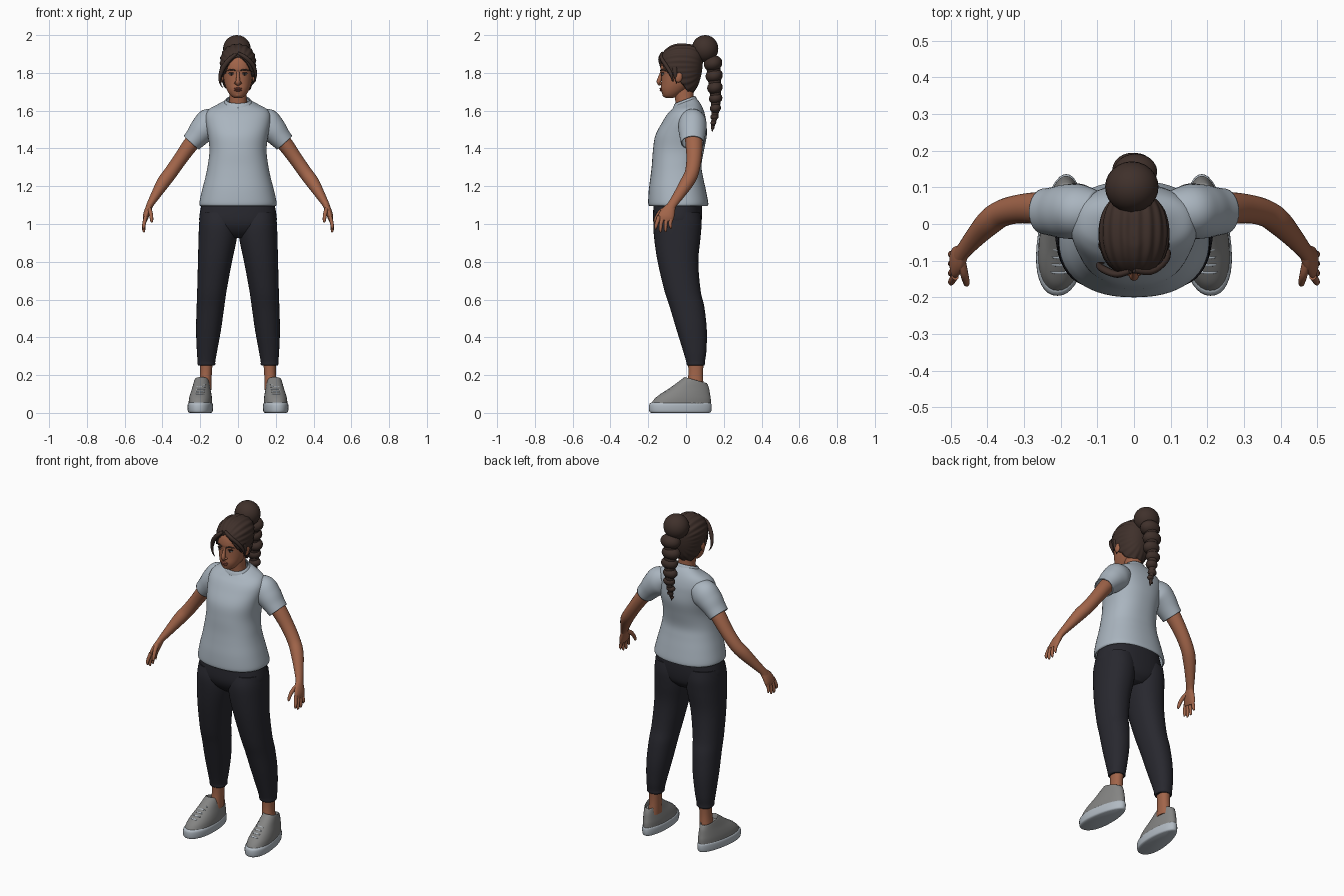
import bpy, bmesh, math
from mathutils import Vector, Matrix


def material(name, r, g, b):
    m = bpy.data.materials.new(name)
    m.diffuse_color = (r, g, b, 1)
    return m


SKIN = material("warm_skin", .36, .13, .068)
LIP = material("lip_brown", .25, .075, .05)
HAIR = material("dark_brown_hair", .05, .030, .024)
SHIRT = material("pale_blue_grey", .40, .46, .52)
PANTS = material("near_black", .021, .021, .028)
SHOE = material("mid_grey", .23, .23, .225)
SOLE = material("light_grey", .44, .49, .54)
WHITE = material("eye_white", .55, .50, .46)
DARK = material("eye_dark", .02, .012, .01)


def finish(name, bm, mat, mirror=False, thick=0):
    bmesh.ops.recalc_face_normals(bm, faces=bm.faces[:])
    me = bpy.data.meshes.new(name)
    bm.to_mesh(me)
    bm.free()
    me.materials.append(mat)
    ob = bpy.data.objects.new(name, me)
    bpy.context.collection.objects.link(ob)
    for p in me.polygons:
        p.use_smooth = True
    if thick:
        s = ob.modifiers.new("thickness", 'SOLIDIFY')
        s.thickness, s.offset = thick, -1
    if mirror:
        ob.modifiers.new("mirror", 'MIRROR').use_clip = False
    bpy.ops.object.select_all(action='DESELECT')
    ob.select_set(True)
    bpy.context.view_layer.objects.active = ob
    bpy.ops.object.shade_smooth_by_angle(angle=math.radians(50))
    return ob


def spline(keys, n):
    """Smooth interpolation of every component of the keys."""
    out = []
    for i in range(len(keys) - 1):
        a, b, c, d = (keys[min(max(j, 0), len(keys) - 1)] for j in (i - 1, i, i + 1, i + 2))
        for s in range(n):
            t = s / n
            out.append([.5 * (2 * q + (r - p) * t + (2 * p - 5 * q + 4 * r - w) * t * t
                              + (3 * q - p - 3 * r + w) * t ** 3) for p, q, r, w in zip(a, b, c, d)])
    out.append(list(keys[-1]))
    return out


def skin_rings(name, rings, mat, cap=True, warp=None, keep=None, **kw):
    bm = bmesh.new()
    loops = [[bm.verts.new(warp(p) if warp else p) for p in r] for r in rings]
    k = len(loops[0])
    for a, b in zip(loops, loops[1:]):
        for i in range(k):
            bm.faces.new((a[i], a[(i + 1) % k], b[(i + 1) % k], b[i]))
    if cap:
        bm.faces.new(loops[0][::-1])
        bm.faces.new(loops[-1])
    if keep:
        bad = [f for f in bm.faces if not keep(f.calc_center_median())]
        bmesh.ops.delete(bm, geom=bad, context='FACES')
    return finish(name, bm, mat, **kw)


def body(name, keys, mat, cx=None, n=5, segs=40, power=2.2, **kw):
    """Loft of level rings; key = z, half width, front y, back y, tilt, centre x."""
    rings = []
    keys = [tuple(k) + (0,) * (6 - len(k)) for k in keys]
    for z, rx, yf, yb, tilt, x0 in spline(keys, n):
        cy, ry, ring = (yf + yb) / 2, (yb - yf) / 2, []
        for i in range(segs):
            a = math.tau * i / segs
            c, s = math.cos(a), math.sin(a)
            c = math.copysign(abs(c) ** (2 / power), c)
            s = math.copysign(abs(s) ** (2 / power), s)
            ring.append(Vector((x0 + rx * c, cy + ry * s, z + tilt * s)))
        rings.append(ring)
    return skin_rings(name, rings, mat, **kw)


def tube(name, keys, mat, n=5, segs=20, **kw):
    """Loft across a path; key = x, y, z, radius sideways, radius in depth."""
    pts, rings = spline(keys, n), []
    for i, p in enumerate(pts):
        t = Vector(pts[min(i + 1, len(pts) - 1)][:3]) - Vector(pts[max(i - 1, 0)][:3])
        u = t.cross(Vector((0, 1, 0))).normalized()
        v = t.cross(u).normalized()
        rings.append([Vector(p[:3]) + u * p[3] * math.cos(math.tau * j / segs)
                      + v * p[4] * math.sin(math.tau * j / segs) for j in range(segs)])
    return skin_rings(name, rings, mat, **kw)


def blob(name, c, r, mat, rot=0, **kw):
    bm = bmesh.new()
    m = Matrix.Translation(c) @ Matrix.Rotation(rot, 4, 'X') @ Matrix.Diagonal((*r, 1))
    bmesh.ops.create_uvsphere(bm, u_segments=24, v_segments=14, radius=1, matrix=m)
    return finish(name, bm, mat, **kw)


# Shirt: torso, collar, sleeves
body("shirt_torso", [(1.095, .198, -.193, .112), (1.11, .205, -.2, .118), (1.18, .19, -.197, .105),
     (1.25, .172, -.188, .09), (1.31, .16, -.181, .082), (1.39, .151, -.175, .095),
     (1.47, .16, -.162, .11), (1.54, .172, -.125, .107), (1.58, .17, -.10, .10),
     (1.61, .15, -.077, .088, .005), (1.632, .107, -.064, .072, .012), (1.648, .07, -.058, .052, .02)],
     SHIRT, segs=56, power=2.3, cap=False, thick=.006)
body("shirt_collar", [(1.635, .077, -.068, .06, .02), (1.648, .072, -.064, .055, .02),
     (1.659, .064, -.058, .048, .02)], SHIRT, cap=False, thick=.006)
tube("shirt_sleeves", [(.10, .035, 1.56, .055, .055), (.145, .035, 1.535, .08, .073), (.185, .034, 1.5, .072, .074),
     (.22, .034, 1.46, .060, .067), (.247, .035, 1.43, .054, .062)],
     SHIRT, segs=32, cap=False, thick=.006, mirror=True)

# Trousers: hips and two legs
body("trouser_hips", [(1.14, .18, -.165, .08), (1.08, .198, -.173, .085), (1.01, .203, -.173, .082),
     (.96, .16, -.15, .07), (.925, .07, -.11, .04)], PANTS, power=2.3)
body("trouser_legs", [(1.06, .098, -.16, .075, 0, .102), (1.0, .102, -.172, .082, 0, .104),
     (.92, .101, -.168, .076, 0, .108), (.8, .09, -.15, .065, 0, .122), (.65, .078, -.115, .077, 0, .138),
     (.56, .073, -.086, .097, 0, .146), (.44, .066, -.05, .11, 0, .156), (.33, .054, -.016, .108, 0, .164),
     (.275, .047, 0, .101, 0, .167), (.258, .047, .003, .1, 0, .167), (.25, .042, .008, .095, 0, .167)],
     PANTS, mirror=True)

# Ankles, shoe uppers, soles
body("ankles", [(.28, .034, .01, .094, 0, .167), (.2, .031, .012, .09, 0, .17), (.12, .034, .0, .095, 0, .175)],
     SKIN, segs=24, mirror=True)


def shoe_shape(p):
    t = (.13 - p.y) / .32
    return Vector((.185 + .024 * t + p.x * (.72 + .42 * t - .1 * t * t), p.y, p.z))


body("shoe_soles", [(0, .06, -.183, .122), (.006, .069, -.193, .132), (.025, .072, -.196, .136),
     (.045, .071, -.194, .135), (.054, .064, -.186, .129)], SOLE, warp=shoe_shape, mirror=True)
body("shoe_uppers", [(.045, .067, -.187, .131), (.075, .066, -.166, .131), (.10, .062, -.135, .127),
     (.13, .055, -.088, .122), (.155, .05, -.043, .116, -.008), (.171, .046, -.012, .111, -.015),
     (.172, .041, -.004, .104, -.015), (.15, .036, .004, .098, -.012)],
     SHOE, warp=shoe_shape, mirror=True)
for i in range(5):
    z = .098 + .013 * i
    blob(f"shoe_lace_{i + 1}", (.203 - .002 * i, -.131 + .0205 * i, z), (.025, .006, .005), SOLE, mirror=True)

# Arms and hands
tube("arms", [(.15, .035, 1.54, .045, .05), (.24, .042, 1.435, .042, .046), (.305, .042, 1.345, .037, .040),
     (.358, .03, 1.27, .036, .037), (.395, .005, 1.22, .035, .036), (.435, -.037, 1.155, .026, .029),
     (.467, -.075, 1.10, .018, .024), (.478, -.09, 1.07, .017, .03)], SKIN, segs=24, mirror=True)
tube("palms", [(.466, -.074, 1.10, .016, .022), (.478, -.092, 1.07, .018, .036), (.488, -.105, 1.04, .016, .042),
     (.492, -.11, 1.018, .011, .038)], SKIN, mirror=True)
for i, (y0, y1, z1) in enumerate([(-.142, -.160, .972), (-.121, -.135, .956), (-.099, -.108, .958), (-.078, -.081, .975)]):
    ym = (y0 + y1) / 2 - .004
    tube(f"finger_{i + 1}", [(.488, y0, 1.04, .010, .0115), (.497, ym, 1.003, .0095, .010),
         (.499, y1, z1 + .012, .008, .008), (.496, y1, z1, .003, .003)], SKIN, n=4, segs=12, mirror=True)
tube("thumb", [(.472, -.10, 1.085, .012, .014), (.464, -.133, 1.065, .011, .013), (.459, -.153, 1.04, .010, .010),
     (.457, -.163, 1.018, .008, .008), (.457, -.165, 1.008, .003, .003)], SKIN, n=4, segs=12, mirror=True)

# Neck and head
body("neck", [(1.58, .06, -.045, .05), (1.64, .048, -.055, .042), (1.70, .045, -.062, .04),
     (1.76, .045, -.06, .045)], SKIN, segs=28)
body("head", [(1.667, .016, -.105, -.07), (1.674, .032, -.118, -.05), (1.69, .047, -.126, -.025),
     (1.715, .061, -.132, .01), (1.75, .073, -.131, .045), (1.80, .08, -.132, .065), (1.825, .082, -.135, .07),
     (1.86, .081, -.129, .07), (1.89, .075, -.115, .065), (1.92, .058, -.09, .045), (1.94, .025, -.055, .01)],
     SKIN, segs=48)

# Face details
tube("nose", [(0, -.127, 1.815, .007, .006), (0, -.135, 1.785, .008, .009), (0, -.143, 1.757, .012, .012),
     (0, -.141, 1.744, .012, .010), (0, -.134, 1.736, .008, .006)], SKIN, segs=16)
blob("nostrils", (.012, -.134, 1.746), (.008, .009, .007), SKIN, mirror=True)
blob("upper_lip", (0, -.131, 1.717), (.023, .010, .005), LIP)
blob("lower_lip", (0, -.129, 1.708), (.020, .011, .006), LIP)
blob("chin", (0, -.113, 1.686), (.02, .012, .014), SKIN)
blob("eyes", (.034, -.122, 1.793), (.014, .008, .006), WHITE, mirror=True)
blob("irises", (.034, -.127, 1.793), (.006, .005, .0058), DARK, mirror=True)
blob("upper_lids", (.034, -.122, 1.799), (.016, .010, .004), DARK, mirror=True)
tube("eyebrows", [(.014, -.134, 1.812, .003, .004), (.034, -.129, 1.818, .004, .004),
     (.055, -.114, 1.812, .002, .003)], HAIR, segs=10, mirror=True)
blob("ears", (.086, -.038, 1.777), (.011, .019, .028), SKIN, rot=-.2, mirror=True)


# Hair cap swept back, with combed ridges and an open face area
def comb(p):
    a = math.atan2(p.x, p.z - 1.83)
    k = 1 + .022 * math.sin(22 * a) * min(1, math.hypot(p.x, p.z - 1.83) / .08)
    return Vector((p.x * k, p.y, 1.83 + (p.z - 1.83) * k))


def hairline(p):
    return p.z > 1.886 - 14 * p.x ** 2 or p.y > -.058 + (1.79 - p.z) * .8


body("hair_cap", [(1.70, .06, -.1, .042), (1.74, .08, -.138, .066), (1.80, .092, -.146, .083),
     (1.86, .095, -.141, .089), (1.90, .087, -.127, .085), (1.93, .066, -.10, .066),
     (1.948, .035, -.066, .03), (1.953, .006, -.035, -.015)],
     HAIR, n=8, segs=96, warp=comb, keep=hairline, thick=.013)

# Loose locks framing the face
tube("lock_left", [(-.01, -.128, 1.90, .008, .008), (-.045, -.138, 1.872, .012, .009), (-.08, -.125, 1.825, .013, .010),
     (-.096, -.113, 1.775, .008, .008), (-.092, -.108, 1.74, .004, .005), (-.08, -.106, 1.722, .001, .001)],
     HAIR, segs=12)
tube("lock_right", [(.0, -.126, 1.905, .008, .008), (.045, -.13, 1.878, .011, .009), (.08, -.105, 1.838, .011, .010),
     (.094, -.08, 1.795, .007, .009), (.09, -.07, 1.755, .002, .003)], HAIR, segs=12)
tube("sideburns", [(.086, -.06, 1.83, .010, .014), (.09, -.056, 1.79, .007, .010), (.083, -.05, 1.745, .001, .002)],
     HAIR, segs=12, mirror=True)

# Bun and braid
blob("hair_tie", (0, .05, 1.905), (.04, .035, .035), HAIR)
blob("bun", (-.006, .101, 1.928), (.073, .070, .072), HAIR)
braid = [(.143, 1.85, .054), (.149, 1.785, .050), (.153, 1.722, .045), (.157, 1.665, .039),
         (.156, 1.613, .032), (.151, 1.568, .024), (.145, 1.535, .017), (.141, 1.51, .011)]
for i, (y, z, r) in enumerate(braid):
    blob(f"braid_knot_{i + 1}", (.004 * (-1) ** i, y, z), (r * 1.1, r * .92, r * .78), HAIR, rot=.3)
tube("braid_core", [(0, y, z, r * .75, r * .7) for y, z, r in braid] + [(0, .138, 1.487, .001, .001)], HAIR, segs=16)
